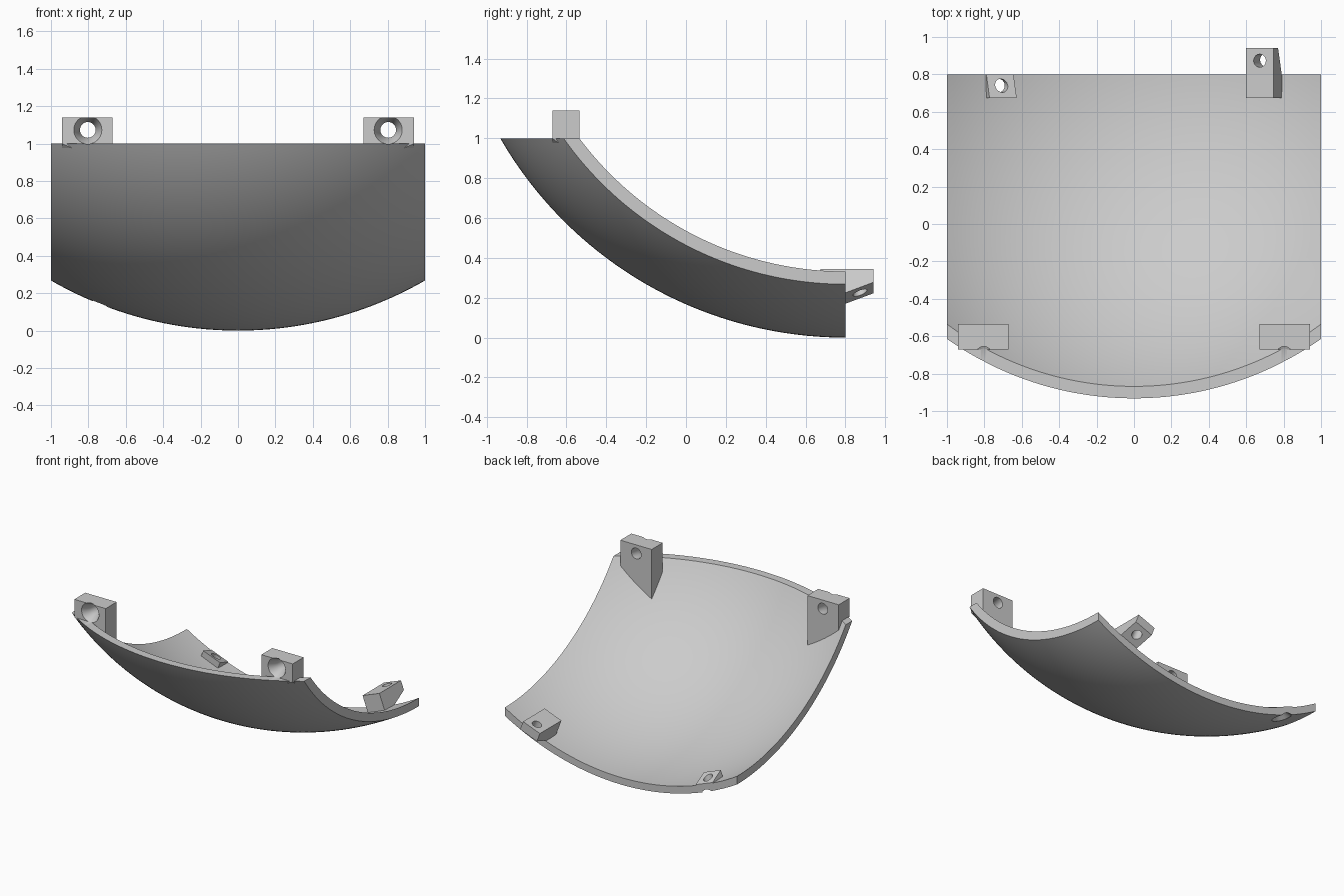
import bpy, bmesh, math
from mathutils import Vector

if "Cube" in bpy.data.objects:
    bpy.data.objects.remove(bpy.data.objects["Cube"])

CENTER = Vector((0, 0.8, 2))      # centre of the spherical shell
OUTER, INNER = 2.0, 1.945
TILT = math.radians(20.8)         # lean of the rear tabs, square to the shell
BASE = Vector((0.79, 0, 0.225))   # outer foot of a rear tab

grey = bpy.data.materials.new("light_grey")
grey.use_nodes = True
grey.diffuse_color = (0.6, 0.6, 0.6, 1)
grey.node_tree.nodes["Principled BSDF"].inputs["Base Color"].default_value = (0.6, 0.6, 0.6, 1)


def finish(name, bm):
    bmesh.ops.recalc_face_normals(bm, faces=bm.faces)
    mesh = bpy.data.meshes.new(name)
    bm.to_mesh(mesh)
    bm.free()
    mesh.materials.append(grey)
    obj = bpy.data.objects.new(name, mesh)
    bpy.context.collection.objects.link(obj)
    return obj


def select(obj):
    bpy.ops.object.select_all(action='DESELECT')
    obj.select_set(True)
    bpy.context.view_layer.objects.active = obj


def loft(name, loops):
    """Solid through equal closed loops, capped at both ends."""
    bm = bmesh.new()
    rings = [[bm.verts.new(p) for p in loop] for loop in loops]
    n = len(rings[0])
    for a, b in zip(rings, rings[1:]):
        for i in range(n):
            j = (i + 1) % n
            bm.faces.new((a[i], a[j], b[j], b[i]))
    bm.faces.new(rings[0])
    bm.faces.new(rings[-1])
    return finish(name, bm)


def drill(origin, direction, profile, targets):
    """Cut a revolved (radius, depth) profile out of the targets."""
    turn = direction.to_track_quat('Z', 'Y')
    angles = [math.tau * i / 40 for i in range(40)]
    cutter = loft("hole_cutter", [
        [origin + turn @ Vector((r * math.cos(a), r * math.sin(a), d)) for a in angles]
        for r, d in profile])
    cutter.hide_render = True
    for obj in targets:
        mod = obj.modifiers.new("hole", 'BOOLEAN')
        mod.operation, mod.solver, mod.object = 'DIFFERENCE', 'EXACT', cutter
        select(obj)
        bpy.ops.object.modifier_apply(modifier=mod.name)
    bpy.data.objects.remove(cutter)


# Curved shell: slices along x, each an arc strip trimmed flat at the top and back
def shell_slice(x, steps=56):
    loop = []
    for radius in (OUTER, INNER):
        r = math.sqrt(radius ** 2 - x * x)
        end = math.acos(1 / r)
        arc = [CENTER + Vector((x, -r * math.sin(end * i / steps), -r * math.cos(end * i / steps)))
               for i in range(steps + 1)]
        loop += arc if radius == OUTER else arc[::-1]
    return loop


shell = loft("curved_shell", [shell_slice(-1 + i / 28) for i in range(57)])
parts = [shell]

# Front mounting blocks, feet sunk into the shell
for side, label in ((1, "left"), (-1, "right")):
    corners = [(0.67, -0.67), (0.94, -0.67), (0.94, -0.535), (0.67, -0.535)]

    def foot(x, y):
        return min(1.0, 2 - math.sqrt(1.97 ** 2 - x * x - (y - 0.8) ** 2))

    block = loft("front_block_" + label, [
        [(side * x, y, foot(x, y)) for x, y in corners],
        [(side * x, y, 1.14) for x, y in corners]])
    drill(Vector((side * 0.803, -0.67, 1.073)), Vector((0, -1, 0)),
          [(0.042, -0.2), (0.042, -0.065), (0.075, 0), (0.075, 0.2)], [block, shell])
    parts.append(block)


# Rear tabs: a side profile (y, height above shell) extruded across the lean
def lean(side, u, y, w):
    c, s = math.cos(TILT), math.sin(TILT)
    return Vector((side * (BASE.x + u * c - w * s), y, BASE.z + u * s + w * c))


def rear_tab(name, side, profile):
    tab = loft(name, [[lean(side, u, y, w) for y, w in profile] for u in (-0.155, 0)])
    parts.append(tab)
    return tab


def up(side):
    return lean(side, 0, 0, 1) - lean(side, 0, 0, 0)


left_tab = rear_tab("rear_tab_left", 1, [
    (0.675, -0.03), (0.8, -0.03), (0.8, 0), (0.94, 0.056), (0.94, 0.128), (0.675, 0.128)])
drill(lean(1, -0.0775, 0.873, 0), up(1), [(0.035, -0.1), (0.035, 0.25)], [left_tab])

right_tab = rear_tab("rear_wedge_right", -1, [
    (0.675, -0.03), (0.8, -0.03), (0.8, 0.002), (0.675, 0.05)])
drill(lean(-1, -0.0775, 0.74, -0.055), -up(-1),
      [(0.036, -0.25), (0.036, -0.035), (0.072, 0), (0.072, 0.1)], [right_tab, shell])

for obj in parts:
    select(obj)
    bpy.ops.object.shade_smooth_by_angle(angle=math.radians(30))
